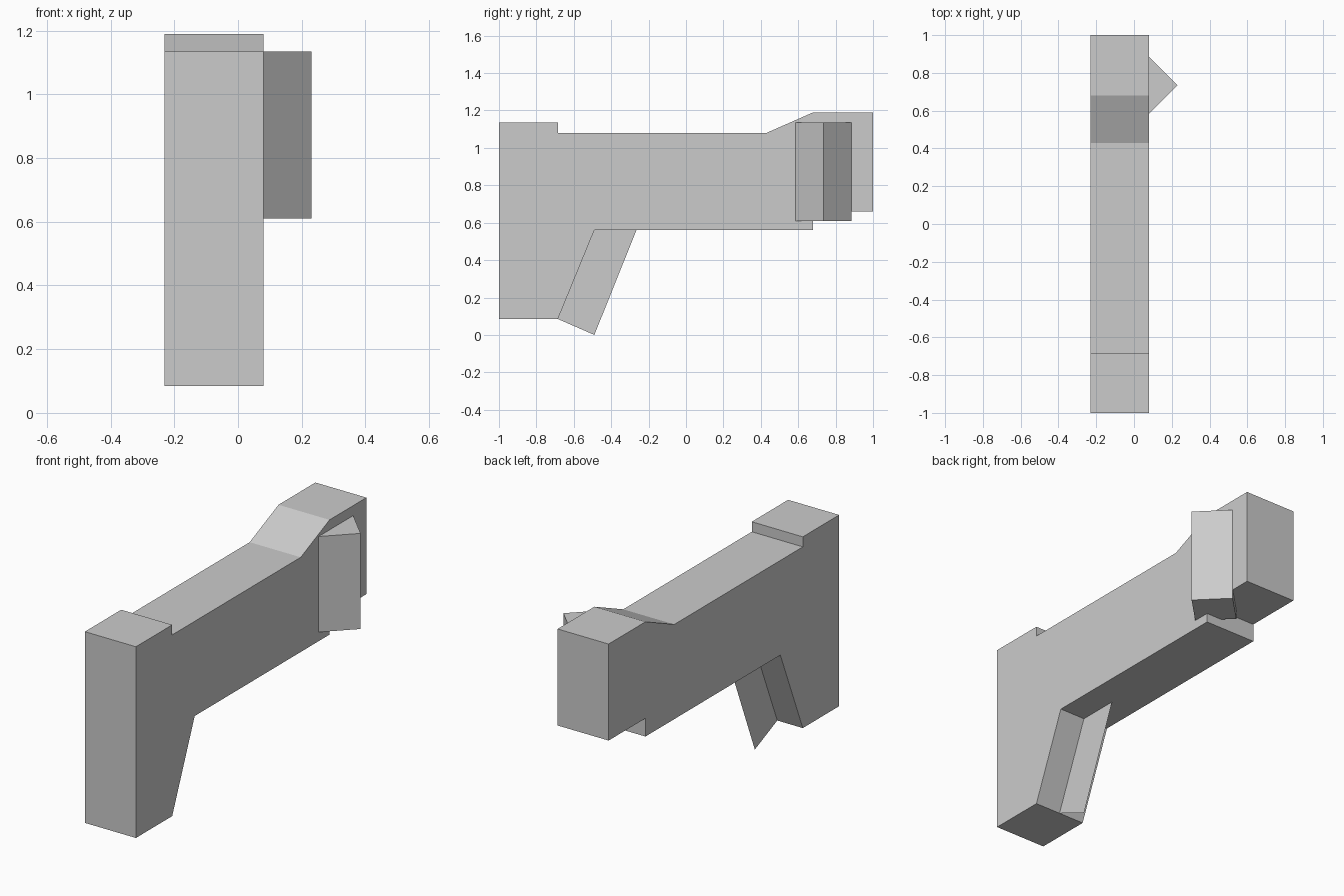
import bpy
import bmesh
from mathutils import Vector

cube = bpy.data.objects.get("Cube")
if cube:
    bpy.data.objects.remove(cube, do_unlink=True)

# One flat grey for everything
GREY = (0.6, 0.6, 0.6, 1.0)
grey = bpy.data.materials.new("plain_grey")
grey.use_nodes = True
grey.diffuse_color = GREY
grey.node_tree.nodes["Principled BSDF"].inputs["Base Color"].default_value = GREY


def prism(name, outline, depth):
    """Make a face from outline points and extrude it along depth (None = flat sheet)."""
    bm = bmesh.new()
    face = bm.faces.new([bm.verts.new(p) for p in outline])
    if depth is not None:
        ext = bmesh.ops.extrude_face_region(bm, geom=[face], use_keep_orig=True)
        moved = [g for g in ext["geom"] if isinstance(g, bmesh.types.BMVert)]
        bmesh.ops.translate(bm, verts=moved, vec=Vector(depth))
        bmesh.ops.recalc_face_normals(bm, faces=bm.faces)
    mesh = bpy.data.meshes.new(name)
    bm.to_mesh(mesh)
    bm.free()
    mesh.materials.append(grey)
    obj = bpy.data.objects.new(name, mesh)
    bpy.context.collection.objects.link(obj)
    return obj


# Main body: side profile (y, z) with grip, raised ends and notched underside
LEFT, RIGHT = 0.08, -0.23
profile = [(-1, 0.085), (-0.685, 0.085), (-0.49, 0.56), (0.68, 0.56),
           (0.68, 0.66), (1, 0.66), (1, 1.19), (0.68, 1.19),
           (0.43, 1.08), (-0.685, 1.08), (-0.685, 1.135), (-1, 1.135)]
prism("main_body", [(RIGHT, y, z) for y, z in profile], (LEFT - RIGHT, 0, 0))

# Square block turned on its corner, half sunk into the left side
r, cx, cy, bottom, top = 0.15, LEFT, 0.735, 0.61, 1.135
diamond = [(cx + r, cy), (cx, cy + r), (cx - r, cy), (cx, cy - r)]
prism("side_block", [(x, y, bottom) for x, y in diamond], (0, 0, top - bottom))

# Thin sheet along the middle of the grip's rear slope
sheet = [(-0.685, 0.085), (-0.49, 0), (-0.265, 0.56), (-0.49, 0.56)]
prism("grip_fin", [((LEFT + RIGHT) / 2, y, z) for y, z in sheet], None)
